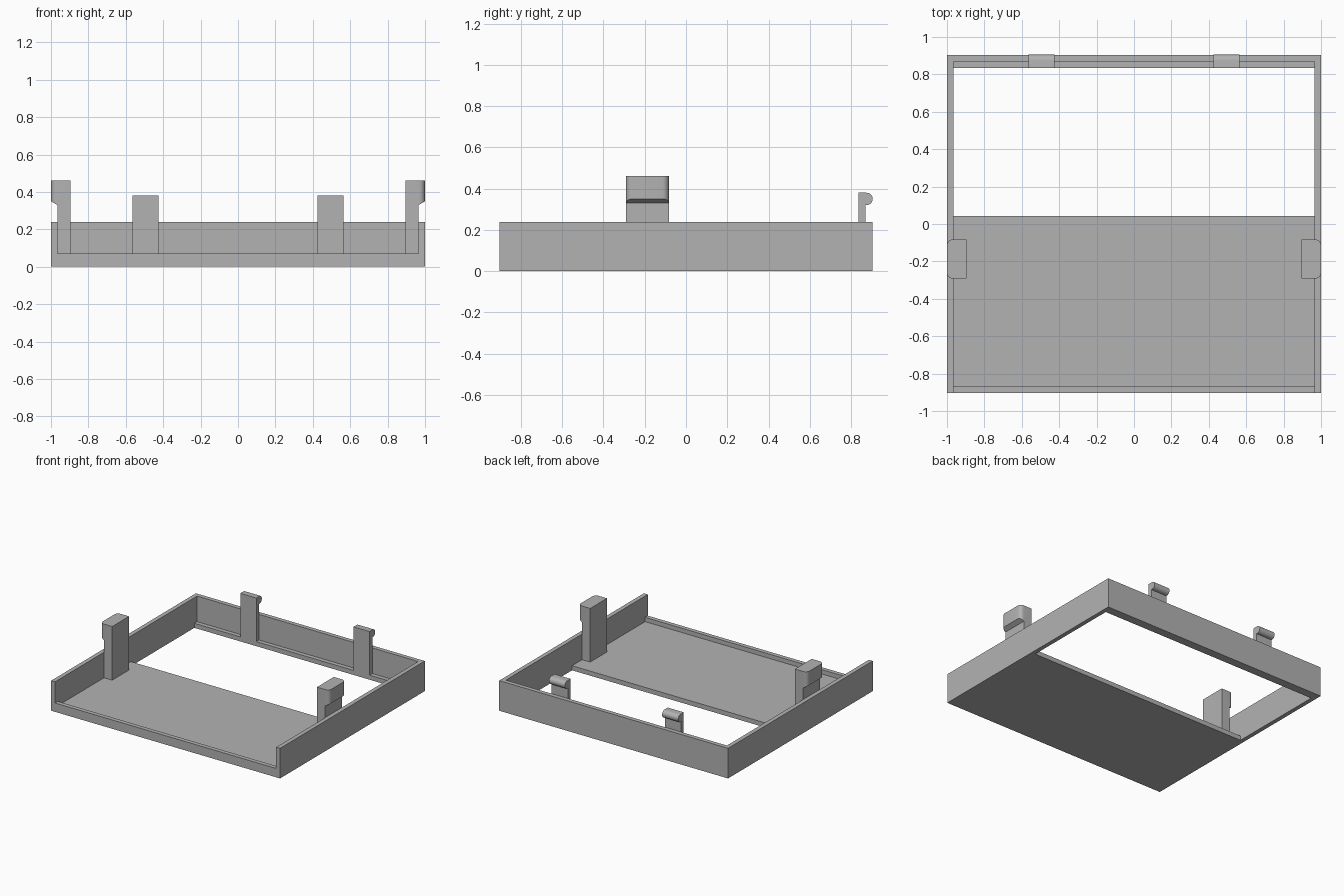
import bpy, bmesh, math
from mathutils import Vector

cube = bpy.data.objects.get("Cube")
if cube:
    bpy.data.objects.remove(cube, do_unlink=True)

grey = bpy.data.materials.new("plain_grey")
grey.use_nodes = True
colour = (0.45, 0.45, 0.45, 1)
grey.diffuse_color = colour
grey.node_tree.nodes["Principled BSDF"].inputs["Base Color"].default_value = colour

W, D, H = 1.0, 0.903, 0.238      # half width, half depth, wall height
WALL, FLOOR = 0.034, 0.036       # wall and floor thickness
LIP = 0.07                       # height of the front lip
XI, YI = W - WALL, D - WALL      # inner wall faces


def extrude(name, points, vector, round_edge=None, radius=0.0):
    """Sweep a closed profile along a vector, optionally rounding chosen edges."""
    bm = bmesh.new()
    face = bm.faces.new([bm.verts.new(p) for p in points])
    swept = bmesh.ops.extrude_face_region(bm, geom=[face], use_keep_orig=True)
    bmesh.ops.translate(bm, vec=Vector(vector),
                        verts=[v for v in swept["geom"] if isinstance(v, bmesh.types.BMVert)])
    bmesh.ops.recalc_face_normals(bm, faces=bm.faces[:])
    if round_edge:
        edges = [e for e in bm.edges if round_edge(e)]
        bmesh.ops.bevel(bm, geom=edges, offset=radius, segments=6,
                        profile=0.5, affect='EDGES')
        bmesh.ops.recalc_face_normals(bm, faces=bm.faces[:])
    mesh = bpy.data.meshes.new(name)
    bm.to_mesh(mesh)
    bm.free()
    mesh.materials.append(grey)
    obj = bpy.data.objects.new(name, mesh)
    bpy.context.collection.objects.link(obj)
    return obj


def across(name, profile, x0, x1):
    """Sweep a (y, z) profile sideways from x0 to x1."""
    return extrude(name, [(x0, y, z) for y, z in profile], (x1 - x0, 0, 0))


# Front floor panel with its low lip
across("floor_and_front_lip",
       [(-D, 0), (0.043, 0), (0.043, FLOOR), (-YI, FLOOR), (-YI, LIP), (-D, LIP)], -XI, XI)

# Back wall with the narrow ledge at its foot
LEDGE = YI - WALL
across("back_wall_and_ledge",
       [(D, 0), (D, H), (YI, H), (YI, FLOOR), (LEDGE, FLOOR), (LEDGE, 0)], -XI, XI)

# Rear clip: flat stem with a round bead hooked over the wall
R, BEAD_Y, BEAD_Z = 0.03, 0.875, 0.35
bead = [(BEAD_Y + R * math.sin(a), BEAD_Z - R * math.cos(a))
        for a in (math.pi * i / 12 for i in range(13))]
clip = [(LEDGE, FLOOR), (YI, FLOOR), (YI, BEAD_Z - R)] + bead + [(LEDGE, BEAD_Z + R)]

# Side clip: thick stem with an overhanging head, chamfered below
STEM_X, CLIP_TOP = 0.895, 0.46
side_clip = [(STEM_X, FLOOR), (XI, FLOOR), (XI, 0.33), (W, 0.35), (W, CLIP_TOP), (STEM_X, CLIP_TOP)]


def head_corner(edge):
    a, b = edge.verts
    return min(a.co.z, b.co.z) > 0.34 and abs(a.co.x) > 0.99 and abs(b.co.x) > 0.99 \
        and abs(a.co.z - b.co.z) > 0.05


rounded = []
for side, s in (("left", 1), ("right", -1)):
    extrude(side + "_wall", [(s * XI, -D, 0), (s * W, -D, 0), (s * W, -D, H), (s * XI, -D, H)],
            (0, 2 * D, 0))
    rounded.append(extrude(side + "_side_clip", [(s * x, -0.292, z) for x, z in side_clip],
                           (0, 0.21, 0), head_corner, 0.032))
    rounded.append(across(side + "_rear_clip", clip, s * 0.425, s * 0.565))

# Smooth the curved clip surfaces while keeping hard edges
bpy.ops.object.select_all(action='DESELECT')
for obj in rounded:
    obj.select_set(True)
bpy.context.view_layer.objects.active = rounded[0]
bpy.ops.object.shade_smooth_by_angle(angle=math.radians(30))
